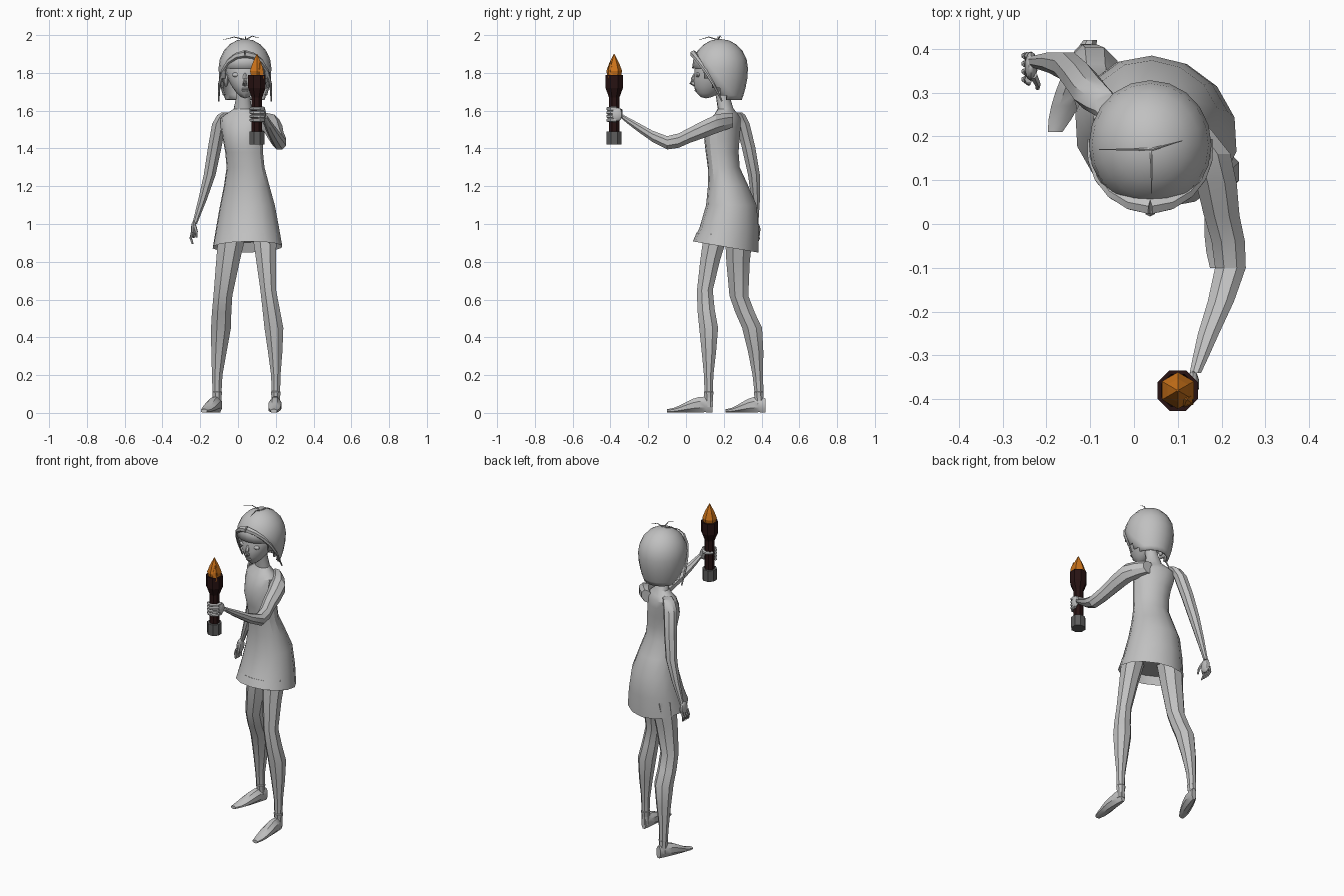
import bpy, bmesh, math
from mathutils import Vector, Matrix

cube = bpy.data.objects.get("Cube")
if cube:
    bpy.data.objects.remove(cube, do_unlink=True)


def material(name, red, green, blue):
    mat = bpy.data.materials.new(name)
    mat.use_nodes = True
    mat.diffuse_color = (red, green, blue, 1)
    shader = mat.node_tree.nodes["Principled BSDF"]
    shader.inputs["Base Color"].default_value = mat.diffuse_color
    return mat


GREY = material("plain grey", .53, .53, .53)
DARK = material("charred brown", .02, .006, .006)
METAL = material("dark metal", .11, .11, .11)
FLAME = material("flame orange", .6, .17, .01)


def finish(bm, name, mat=GREY, smooth=True):
    """Turn a bmesh into a shaded object."""
    mesh = bpy.data.meshes.new(name)
    bm.to_mesh(mesh)
    bm.free()
    mesh.materials.append(mat)
    ob = bpy.data.objects.new(name, mesh)
    bpy.context.collection.objects.link(ob)
    if smooth:
        bpy.ops.object.select_all(action="DESELECT")
        ob.select_set(True)
        bpy.context.view_layer.objects.active = ob
        bpy.ops.object.shade_smooth_by_angle(angle=math.radians(30))
    return ob


def refine(rows):
    """Add a smooth in-between ring to every pair of rings."""
    rows = [Vector(row) for row in rows]
    result = []
    for i in range(len(rows) - 1):
        before, after = rows[max(i - 1, 0)], rows[min(i + 2, len(rows) - 1)]
        middle = ((rows[i] + rows[i + 1]) * 9 - before - after) / 16
        result += [rows[i], middle]
    return result + [rows[-1]]


def skin(rows, axis="z", sides=8, turn=0.0):
    """Skin rings (x, y, z, radius, optional depth) facing z, y or the path."""
    bm = bmesh.new()
    centres = [Vector(row[:3]) for row in rows]
    rings = []
    for i, row in enumerate(rows):
        if axis == "z":
            frame = Matrix.Rotation(turn, 3, "Z")
        elif axis == "y":
            frame = Matrix.Rotation(math.pi / 2, 3, "X")
        else:
            way = centres[min(i + 1, len(rows) - 1)] - centres[max(i - 1, 0)]
            frame = way.to_track_quat("Z", "Y").to_matrix()
        ring = []
        for k in range(sides):
            angle = math.tau * (k + .5) / sides
            spoke = Vector((row[3] * math.cos(angle), row[-1] * math.sin(angle), 0))
            ring.append(bm.verts.new(centres[i] + frame @ spoke))
        rings.append(ring)
    for low, high in zip(rings, rings[1:]):
        for k in range(sides):
            j = (k + 1) % sides
            bm.faces.new((low[k], low[j], high[j], high[k]))
    bm.faces.new(rings[0])
    bm.faces.new(rings[-1])
    bmesh.ops.recalc_face_normals(bm, faces=bm.faces)
    return bm


def limb(name, rows, axis="z"):
    finish(skin(refine(rows), axis), name)


def strand(name, points, thick, tip):
    """Round tapering tube through points."""
    last = len(points) - 1
    rows = [(*p, thick + (tip - thick) * i / last) for i, p in enumerate(points)]
    finish(skin(rows, "path", sides=6), name)


def ball(name, centre, size, shape=None, segments=10):
    """Scaled sphere, optionally reshaped while it still has unit size."""
    bm = bmesh.new()
    bmesh.ops.create_uvsphere(bm, u_segments=segments, v_segments=10, radius=1)
    if shape:
        shape(bm)
    bmesh.ops.scale(bm, vec=size, verts=bm.verts)
    bmesh.ops.translate(bm, vec=centre, verts=bm.verts)
    return finish(bm, name)


# Dress and neck, with a hollow hem that dips at the back
dress = skin(refine([
    (.05, .21, .88, .19, .17), (.05, .24, 1.1, .15, .13),
    (.04, .2, 1.3, .105, .08), (.025, .19, 1.45, .11, .09),
    (.02, .21, 1.56, .12, .07), (.025, .21, 1.61, .05, .04),
    (.03, .18, 1.73, .035)[:4] + (.035,)]), sides=14, turn=math.radians(-25))
underside = min(dress.faces, key=lambda f: f.calc_center_median().z)
bmesh.ops.inset_region(dress, faces=[underside], thickness=.02, depth=-.05)
for v in dress.verts:
    if v.co.z < .95:
        v.co.z -= (v.co.y - .2) * .17
finish(dress, "dress")

# Legs
limb("left_leg", [(.14, .16, .95, .07), (.16, .1, .65, .045, )[:4],
                  (.19, .12, .45, .054), (.2, .12, .2, .027), (.2, .12, .03, .024)])
limb("right_leg", [(-.03, .28, .95, .08), (-.08, .28, .62, .054),
                   (-.09, .35, .45, .057), (-.11, .38, .2, .03),
                   (-.11, .39, .03, .024)])


# Feet from heel to toe, with ankle cuffs
def foot(side, heel, toe, ankle):
    rows = []
    for i in range(8):
        t = i / 7
        spot = Vector(heel).lerp(Vector(toe), t)
        height = .01 + .035 * math.cos((t - .2) * 1.9) ** 2
        width = .037 * math.sqrt(math.sin(.2 + 2.7 * t))
        rows.append((*spot, height, width, height))
    rows = [(x, y, z, w, h) for x, y, z, w, h in rows]
    finish(skin(rows, "y"), side + "_foot")
    cuff = [(*ankle, z, r) for z, r in ((.08, .024), (.11, .028), (.12, .02))]
    finish(skin(cuff), side + "_ankle_cuff")


foot("left", (.2, .14), (.19, -.1), (.2, .12))
foot("right", (-.1, .42), (-.18, .21), (-.11, .385))

# Arms and palms
limb("left_arm", [(.1, .25, 1.55, .04), (.17, .16, 1.53, .054),
                  (.2, .02, 1.47, .044), (.22, -.1, 1.43, .038),
                  (.17, -.25, 1.51, .026), (.14, -.34, 1.57, .014)], "y")
limb("right_arm", [(-.06, .27, 1.59, .03), (-.1, .3, 1.53, .04),
                   (-.15, .36, 1.26, .034), (-.22, .37, 1.03, .016),
                   (-.23, .37, 1, .014)])
ball("left_palm", (.135, -.365, 1.58), (.014, .03, .036))
ball("right_palm", (-.235, .36, .97), (.015, .034, .045))

# Relaxed fingers and thumb
for i in range(4):
    base = Vector((-.24, .33 + i * .018, .955))
    strand("right_finger", [base, base - Vector((.01, 0, .03)),
                            base - Vector((0, .01, .06))], .01, .005)
thumb = Vector((-.23, .34, .99))
strand("right_thumb", [thumb, thumb + Vector((.01, -.02, -.03)),
                       thumb + Vector((.01, -.03, -.06))], .01, .005)

# Fingers and thumb wrapped around the torch
TORCH = Vector((.1, -.38, 0))


def grip(name, z, start, sweep):
    points = []
    for i in range(5):
        angle = math.radians(start + sweep * i / 4)
        spoke = Vector((math.cos(angle), math.sin(angle), 0)) * .036
        points.append(TORCH + spoke + Vector((0, 0, z)))
    strand(name, points, .012, .008)


for i in range(4):
    grip("left_finger", 1.55 + i * .02, 20, -180)
grip("left_thumb", 1.6, 30, 130)


# Torch with a flame of two tongues
def torch_part(name, profile, mat, shift=(0, 0, 0), sides=8):
    rows = [(*(TORCH + Vector(shift)).xy, z, r) for z, r in profile]
    finish(skin(rows, sides=sides), name, mat, smooth=False)


torch_part("torch_pommel", ((1.42, .043), (1.49, .043)), METAL)
torch_part("torch_shaft", ((1.48, .03), (1.7, .03)), DARK)
torch_part("torch_head", ((1.67, .03), (1.72, .05), (1.79, .05),
                          (1.79, .04), (1.77, .036)), DARK)
torch_part("flame", ((1.76, .03), (1.81, .042), (1.85, .027), (1.9, .002)),
           FLAME, sides=6)
torch_part("flame_tongue", ((1.77, .02), (1.82, .016), (1.86, .002)),
           FLAME, shift=(.02, -.02, 0), sides=5)


# Head with a narrow forward chin
def shape_head(bm):
    for v in bm.verts:
        drop = min(v.co.z, 0)
        v.co.x *= 1 + .35 * drop
        v.co.y = v.co.y * (1 + .2 * drop) + .5 * drop


# Bob that hangs straight below the crown and opens around the face
def shape_hair(bm):
    for v in bm.verts:
        if v.co.z < 0:
            across = max(v.co.xy.length, .1)
            wide = (1 - .25 * v.co.z ** 2) / across
            v.co = Vector((v.co.x * wide, v.co.y * wide, v.co.z * 1.15))
    opening = []
    for f in bm.faces:
        c = f.calc_center_median()
        if c.z < -1.05 or (c.z < 0 and c.y < -.7 - .9 * c.z):
            opening.append(f)
    bmesh.ops.delete(bm, geom=opening, context="FACES")


MID = .037
ball("head", (MID, .165, 1.81), (.105, .12, .145), shape_head, segments=16)
hair = ball("hair", (MID, .18, 1.825), (.14, .148, .155), shape_hair, segments=20)
shell = hair.modifiers.new("thickness", "SOLIDIFY")
shell.thickness = .012

# Face
strand("nose", [(MID, .055, 1.8), (MID, .035, 1.765), (MID, .028, 1.75),
                (MID, .05, 1.74)], .01, .014)
for name, z in (("upper_lip", 1.717), ("lower_lip", 1.707)):
    ball(name, (MID, .055, z), (.02, .01, .006))
for side in (-1, 1):
    ball("eye", (MID + side * .045, .065, 1.79), (.024, .014, .013))
    ball("ear", (MID + side * .1, .165, 1.76), (.014, .022, .034))

    # Fringe lock sweeping from the parting down to the jaw
    lock = []
    for i in range(6):
        t = i / 5
        angle = 1.65 * t
        lock.append((MID + side * .14 * math.sin(angle),
                     .18 - .14 * math.cos(angle), 1.9 - .25 * t * t))
    strand("fringe_lock", lock, .02, .004)

# Loose hairs on the crown
crown = Vector((.04, .17, 1.975))
for way in ((-.12, 0, 0), (.07, .02, .01), (0, -.1, 0)):
    end = crown + Vector(way)
    strand("loose_hair", [crown, crown.lerp(end, .5) + Vector((0, 0, .015)), end],
           .004, .001)
